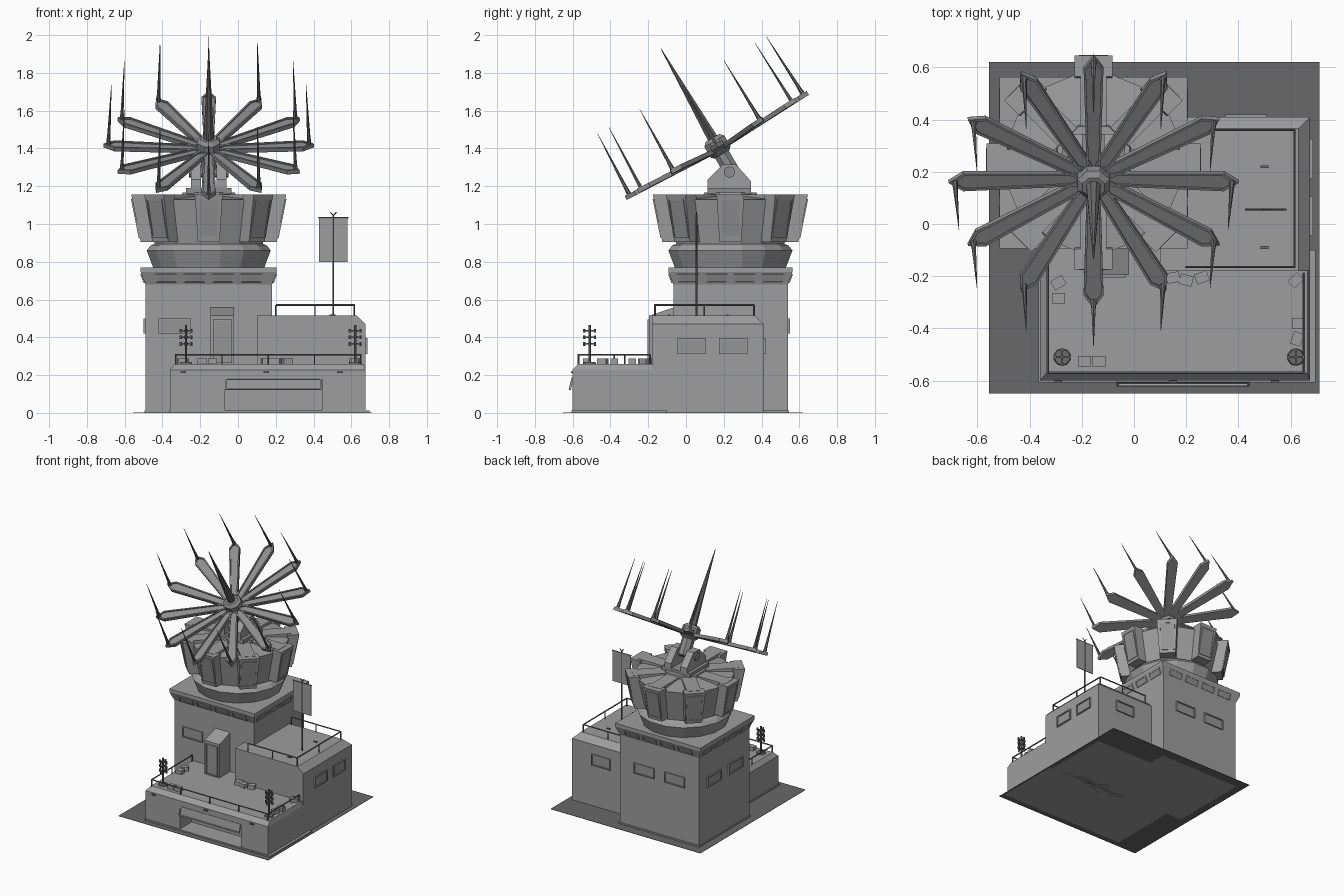
import bpy
import bmesh
from math import radians, atan2, cos, sin, pi
from mathutils import Matrix, Vector

default = bpy.data.objects.get("Cube")
if default:
    bpy.data.objects.remove(default)


def material(name, value):
    m = bpy.data.materials.new(name)
    m.use_nodes = True
    colour = (value, value, value, 1)
    m.diffuse_color = colour
    m.node_tree.nodes["Principled BSDF"].inputs["Base Color"].default_value = colour
    return m


wall = material("wall grey", .34)
pane = material("pane grey", .30)
steel = material("steel grey", .27)
dark = material("dark metal", .15)
earth = material("ground grey", .14)

IDENTITY = Matrix.Identity(4)


# Skin a stack of matching rings and cap both ends
def loft(name, rings, mat, matrix=IDENTITY, cap=None):
    bm = bmesh.new()
    loops = [[bm.verts.new(matrix @ Vector(p)) for p in ring] for ring in rings]
    n = len(loops[0])
    for a, b in zip(loops, loops[1:]):
        for i in range(n):
            j = (i + 1) % n
            bm.faces.new((a[i], a[j], b[j], b[i]))
    bm.faces.new(loops[0][::-1])
    last = bm.faces.new(loops[-1])
    if cap:
        last.material_index = 1
    bmesh.ops.recalc_face_normals(bm, faces=bm.faces)
    mesh = bpy.data.meshes.new(name)
    bm.to_mesh(mesh)
    bm.free()
    mesh.materials.append(mat)
    if cap:
        mesh.materials.append(cap)
    obj = bpy.data.objects.new(name, mesh)
    bpy.context.collection.objects.link(obj)
    return obj


def rect(x0, x1, y0, y1, z):
    return [(x0, y0, z), (x1, y0, z), (x1, y1, z), (x0, y1, z)]


def ngon(n, r, z):
    return [(r * cos((i + .5) * 2 * pi / n), r * sin((i + .5) * 2 * pi / n), z) for i in range(n)]


def box(name, x, y, z, mat, matrix=IDENTITY):
    return loft(name, [rect(*x, *y, h) for h in z], mat, matrix)


def bar(name, p, q, r, mat, sides=6, tip=None):
    p, q = Vector(p), Vector(q)
    turn = (q - p).to_track_quat('Z', 'Y').to_matrix().to_4x4()
    rings = [ngon(sides, r, 0), ngon(sides, tip or r, (q - p).length)]
    return loft(name, rings, mat, Matrix.Translation(p) @ turn)


def spin(degrees, axis='Z'):
    return Matrix.Rotation(radians(degrees), 4, axis)


# Framed pane on a wall: yaw 0 faces the front, tilt leans it downward
def window(name, centre, w, h, yaw=0, tilt=0, depth=.01, parent=IDENTITY):
    a, b, f = w / 2, h / 2, .008
    rings = [rect(-a, a, -b, b, 0), rect(-a, a, -b, b, depth),
             rect(f - a, a - f, f - b, b - f, depth), rect(f - a, a - f, f - b, b - f, depth * .3)]
    place = Matrix.Translation(centre) @ spin(yaw) @ spin(90 + tilt, 'X')
    return loft(name, rings, wall, parent @ place, pane)


def railing(name, points, low, high):
    for i, (x, y) in enumerate(points):
        bar(name + "_post", (x, y, low), (x, y, high), .005, dark)
        if i:
            u, v = points[i - 1]
            bar(name + "_rail", (u, v, high), (x, y, high), .005, dark)
            mid = ((x + u) / 2, (y + v) / 2)
            bar(name + "_post", (*mid, low), (*mid, high), .004, dark)


# Ground and footings
box("ground", (-.555, .71), (-.65, .62), (0, .002), earth)
box("tower_footing", (-.495, .19), (-.07, .545), (0, .012), wall)
box("front_footing", (-.365, .695), (-.607, -.1), (0, .012), wall)

# Square tower with flared head
loft("tower", [rect(-.49, .18, -.066, .54, 0), rect(-.49, .18, -.066, .54, .68),
               rect(-.515, .205, -.093, .563, .745), rect(-.515, .205, -.093, .563, .77)], wall)
mid_x, mid_y = -.155, .236
for i in range(4):
    along = (i - 1.5) * .15
    lean = 21
    window("head_window", (mid_x + along, -.08, .712), .115, .05, 0, lean, .006)
    window("head_window", (mid_x - along, .5515, .712), .115, .05, 180, lean, .006)
    window("head_window", (.1925, mid_y + along, .712), .115, .05, 90, lean, .006)
    window("head_window", (-.5025, mid_y - along, .712), .115, .05, -90, lean, .006)
window("tower_window", (-.335, -.066, .46), .17, .08)
for s in (-1, 1):
    window("tower_window", (mid_x + s * .13, .54, .46), .17, .08, 180)
    window("tower_window", (-.49, mid_y + s * .13, .46), .17, .08, -90)

# Side annex with chamfered roof edges
loft("annex", [rect(.1, .675, -.18, .41, 0), rect(.1, .675, -.18, .41, .47),
               rect(.1, .63, -.18, .365, .515)], wall)
for y in (.03, .25):
    window("annex_window", (.675, y, .355), .15, .085, 90)
window("annex_window", (.43, .41, .355), .16, .085, 180)
railing("annex_railing", [(.2, -.165), (.615, -.165), (.615, .36), (.2, .36)], .51, .572)
for y in (.22, -.09):
    box("roof_lamp", (.485, .515), (y - .005, y + .005), (.51, .522), dark)

# Front terrace with a recessed gateway
terrace = loft("terrace", [rect(-.36, .675, -.6, -.05, 0), rect(-.36, .675, -.6, -.05, .228),
                           rect(-.335, .665, -.57, -.05, .26)], wall)
cutter = box("gate_cutter", (-.07, .445), (-.7, -.46), (-.05, .18), wall)
cutter.hide_render = True
cutter.hide_set(True)
cut = terrace.modifiers.new("gateway", 'BOOLEAN')
cut.operation = 'DIFFERENCE'
cut.object = cutter
window("gate_awning", (.1875, -.602, .152), .51, .066, 0, -14, .012)
for x in (-.29, .15, .54):
    box("wall_lamp", (x - .015, x + .015), (-.61, -.595), (.21, .22), dark)
railing("terrace_railing", [(-.33, -.08), (-.33, -.57), (.16, -.57), (.65, -.57), (.65, -.19)], .255, .308)

# Stair housing with sloping roof and door
roof = [(-.145, -.195, .515), (-.02, -.195, .515), (-.02, -.06, .56), (-.145, -.06, .56)]
loft("stair_housing", [rect(-.145, -.02, -.195, -.06, .25), roof], wall)
window("stair_door", (-.082, -.195, .38), .1, .23)

# Crates on the terrace
crates = [(-.29, -.225, 30), (-.29, -.285, 0), (-.19, -.525, 0), (-.135, -.525, 0), (.15, -.205, 10),
          (.2, -.215, -15), (.26, -.205, 20), (.62, -.215, 45), (.63, -.38, 0), (.625, -.44, 70)]
for x, y, turn in crates:
    box("crate", (-.025, .025), (-.02, .02), (.255, .288), wall,
        Matrix.Translation((x, y, 0)) @ spin(turn))

# Corner masts with crossed arms and insulators
for x in (-.275, .62):
    place = Matrix.Translation((x, -.51, 0))
    loft("mast_base", [ngon(10, .035, .255), ngon(10, .03, .27)], dark, place)
    bar("mast_pole", (x, -.51, .26), (x, -.51, .465), .007, dark)
    for z in (.365, .4, .435):
        for turn in (0, 90, 180, 270):
            arm = place @ spin(turn)
            box("mast_arm", (0, .034), (-.003, .003), (z - .004, z + .004), dark, arm)
            loft("insulator", [ngon(6, .007, z - .01), ngon(6, .007, z + .01)], dark,
                 arm @ Matrix.Translation((.028, 0, 0)))

# Flagpole and hanging flag
bar("flagpole", (.505, .055, .51), (.505, .055, 1.05), .005, dark)
box("flag", (.43, .58), (.052, .058), (.8, 1.03), wall)
bar("flag_rod", (.425, .055, 1.032), (.585, .055, 1.032), .004, dark)
for s in (-1, 1):
    bar("flagpole_finial", (.505, .055, 1.045), (.505 + s * .016, .055, 1.062), .003, dark)

# Rotating drum
drum = Matrix.Translation((mid_x, .235, 0))
loft("drum", [ngon(16, r, z) for r, z in
              [(.3, .77), (.335, .86), (.315, .885), (.292, .895), (.345, 1.13), (.13, 1.15)]], wall, drum)
slope = 11.3
for k in range(8):
    side = drum @ spin(k * 45)
    loft("drum_panel", [rect(-.058, .058, -.36, -.28, .905), rect(-.073, .073, -.41, -.33, 1.155)],
         wall, side)
    window("drum_panel_face", (0, -.385, 1.03), .112, .21, 0, slope, .006, side)
    loft("roof_beam", [rect(-.05, .05, -.37, -.12, 1.1), rect(-.05, .05, -.37, -.12, 1.157)], wall, side)

# Antenna pedestal and yoke
loft("pedestal", [ngon(8, .16, 1.13), ngon(8, .15, 1.168)], wall, drum)
box("pedestal_plate", (-.275, -.035), (.115, .345), (1.16, 1.19), steel)
profile = [(.115, 1.18), (.345, 1.18), (.345, 1.225), (.265, 1.315), (.195, 1.315), (.115, 1.235)]
for inner, outer in ((-.195, -.25), (-.115, -.06)):
    loft("yoke", [[(x, y, z) for y, z in profile] for x in (inner, outer)], wall)
bar("yoke_pivot", (-.26, .23, 1.275), (-.05, .23, 1.275), .03, steel, 10)

# Tilted antenna: shaft, hub and central spike
dish = Matrix.Translation((mid_x, .175, 1.395)) @ spin(30, 'X')
loft("antenna_shaft", [ngon(8, .045, -.15), ngon(8, .045, 0)], steel, dish)
loft("antenna_hub", [ngon(8, r, z) for r, z in [(.05, -.03), (.066, -.015), (.066, .05), (.045, .07)]],
     steel, dish)
loft("central_spike", [ngon(8, .03, .06), ngon(8, .002, .615)], dark, dish)

# Twelve spokes, each a shallow pointed tray with a spike at its tip
outer = [(-.026, .04), (.026, .04), (.038, .5), (0, .557), (-.038, .5)]
inner = [(-.018, .05), (.018, .05), (.029, .496), (0, .538), (-.029, .496)]
levels = [(outer, -.012), (outer, .012), (inner, .012), (inner, .004)]
for k in range(12):
    arm = dish @ spin(k * 30) @ spin(2.5, 'X')
    loft("spoke", [[(x, y, z) for x, y in ring] for ring, z in levels], steel, arm)
    loft("spoke_spike", [ngon(6, r, z) for r, z in [(.013, 0), (.009, .06), (.001, .37)]], dark,
         arm @ Matrix.Translation((0, .532, 0)))
